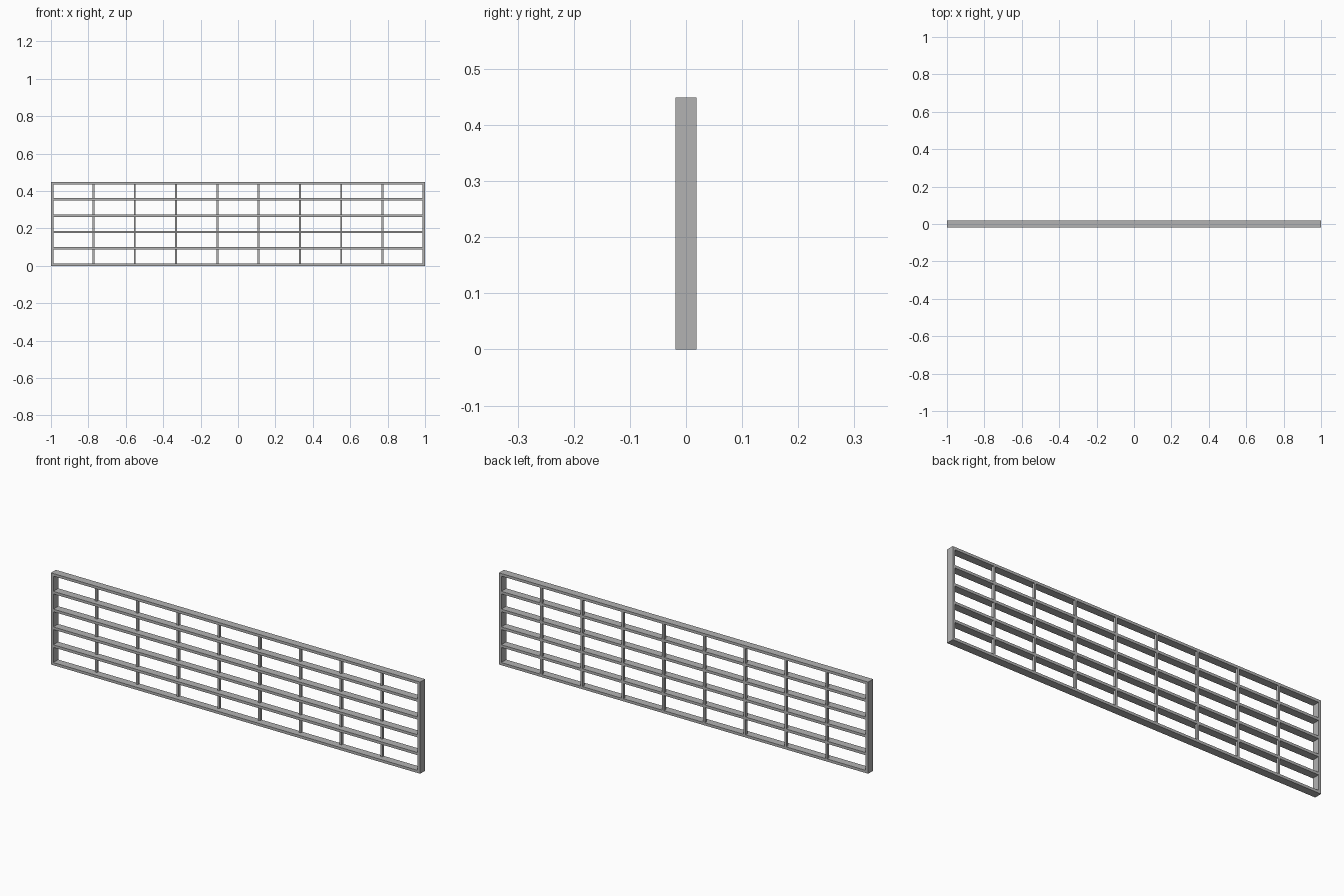
import bpy

cube = bpy.data.objects.get("Cube")
if cube:
    bpy.data.objects.remove(cube, do_unlink=True)

LENGTH, HEIGHT, DEPTH = 2.0, 0.449, 0.038
RAIL = 0.013          # thickness of frame and slats
BAR_W, BAR_D = 0.010, 0.013
SLAT_GAPS, BAR_GAPS = 5, 9

grey = bpy.data.materials.new("steel_grey")
grey.use_nodes = True
colour = (0.45, 0.45, 0.45, 1)
grey.diffuse_color = colour
grey.node_tree.nodes["Principled BSDF"].inputs["Base Color"].default_value = colour


def box(name, centre, size):
    bpy.ops.mesh.primitive_cube_add(size=1, location=centre)
    ob = bpy.context.object
    ob.name = name
    ob.scale = size
    bpy.ops.object.transform_apply(location=False, rotation=False, scale=True)
    ob.data.materials.append(grey)
    return ob


# Outer end posts
for side, name in ((-1, "right_post"), (1, "left_post")):
    box(name, (side * (LENGTH - RAIL) / 2, 0, HEIGHT / 2), (RAIL, DEPTH, HEIGHT))

# Horizontal rails and slats, evenly spaced between the posts
step_z = (HEIGHT - RAIL) / SLAT_GAPS
for i in range(SLAT_GAPS + 1):
    name = {0: "bottom_rail", SLAT_GAPS: "top_rail"}.get(i, f"slat_{i}")
    box(name, (0, 0, RAIL / 2 + i * step_z), (LENGTH - 2 * RAIL, DEPTH, RAIL))

# Slim upright bars, flush with the back, fitted between the rails
step_x = (LENGTH - RAIL) / BAR_GAPS
for i in range(1, BAR_GAPS):
    x = -(LENGTH - RAIL) / 2 + i * step_x
    box(f"upright_bar_{i}", (x, (DEPTH - BAR_D) / 2, HEIGHT / 2),
        (BAR_W, BAR_D, HEIGHT - 2 * RAIL))
